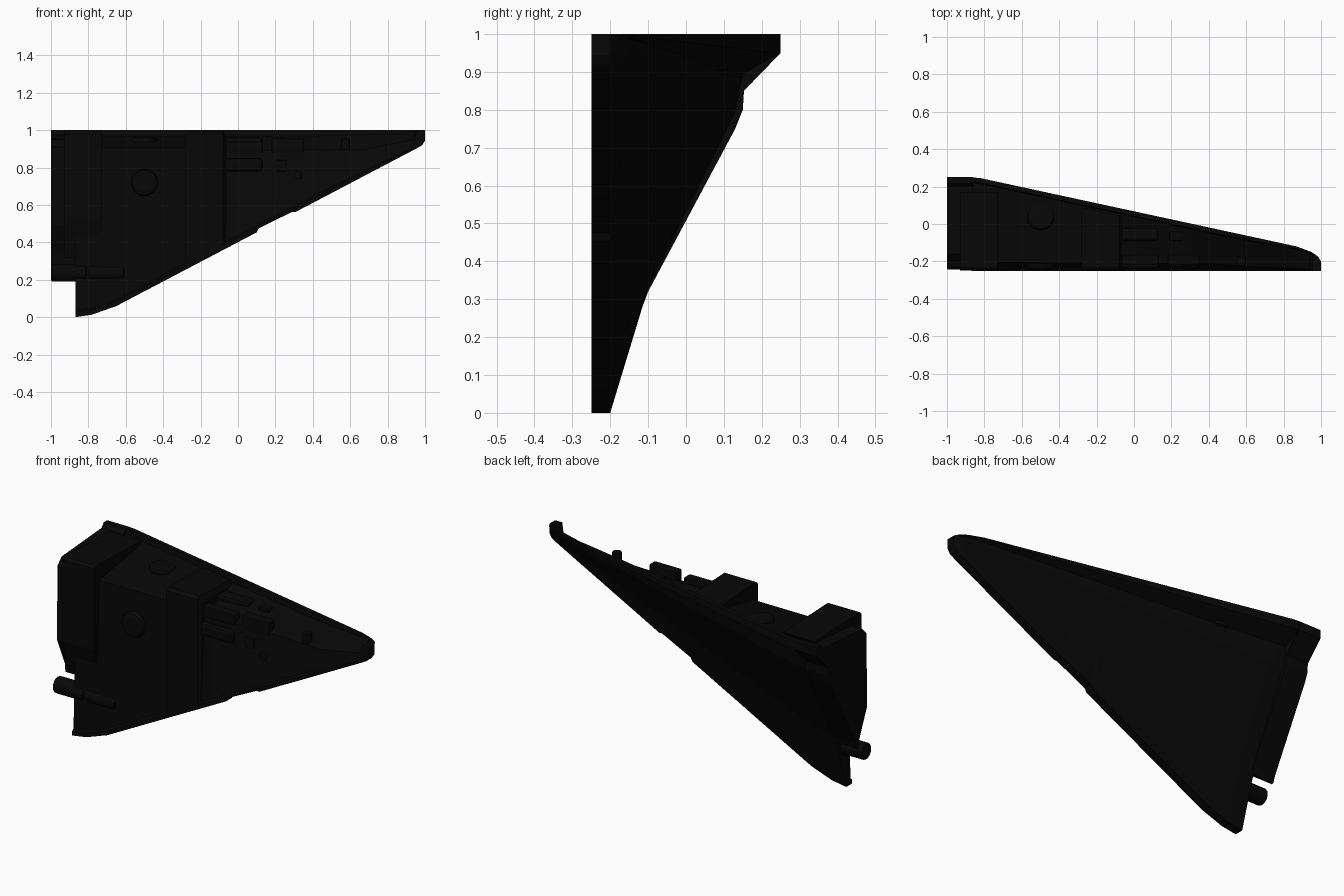
import bpy, bmesh, math
from mathutils import Matrix

if "Cube" in bpy.data.objects:
    bpy.data.objects.remove(bpy.data.objects["Cube"])

black = bpy.data.materials.new("black_hull")
black.diffuse_color = (0.0022, 0.0022, 0.0022, 1)
black.use_nodes = True
black.node_tree.nodes["Principled BSDF"].inputs["Base Color"].default_value = black.diffuse_color


def lerp(pts, x):
    if x <= pts[0][0]:
        return pts[0][1]
    for (a, u), (b, v) in zip(pts, pts[1:]):
        if x <= b:
            return u + (v - u) * (x - a) / (b - a)
    return pts[-1][1]


# Outline curves along the length
TOP_Y = [(-.87, .25), (-.82, .245), (.87, -.12), (.95, -.15), (.985, -.175), (1, -.2)]
EDGE_Z = [(-.87, 0), (-.78, .014), (-.65, .06), (.95, .9), (.985, .92), (1, .945)]
NOTCH = [(.1, 0), (.11, .016), (.29, .01), (.31, 0)]
RIDGE_Y = [(-.87, -.205), (0, -.21), (.44, -.215), (.67, -.23), (.94, -.24), (.955, -.25)]
RIDGE_Z = [(-.87, .905), (-.2, .905), (0, .89), (.44, .895), (.67, .895), (.94, .95), (.955, 1)]
# Outer side profile as fractions of the section's width and height
OUTER = [(0, 0), (.22, .326), (.73, .79), (.78, .895), (1, .95)]


def finish(name, bm):
    bmesh.ops.recalc_face_normals(bm, faces=bm.faces[:])
    me = bpy.data.meshes.new(name)
    bm.to_mesh(me)
    bm.free()
    me.materials.append(black)
    ob = bpy.data.objects.new(name, me)
    bpy.context.collection.objects.link(ob)
    return ob


def loft(name, stations, section):
    """Skin (y, z) sections placed at each x and cap both ends."""
    bm = bmesh.new()
    rings = [[bm.verts.new((x, y, z)) for y, z in section(x)] for x in stations]
    for a, b in zip(rings, rings[1:]):
        for i in range(len(a)):
            j = (i + 1) % len(a)
            bm.faces.new((a[i], a[j], b[j], b[i]))
    bm.faces.new(rings[0])
    bm.faces.new(rings[-1])
    return finish(name, bm)


def box(name, x, y, z, bevel=0.0):
    bm = bmesh.new()
    bmesh.ops.create_cube(bm, size=1)
    for v in bm.verts:
        v.co = [r[0] + (r[1] - r[0]) * (c + .5) for r, c in zip((x, y, z), v.co)]
    if bevel:
        bmesh.ops.bevel(bm, geom=bm.edges[:], offset=bevel, segments=2, affect='EDGES', profile=.5)
    return finish(name, bm)


def drum(name, centre, radius, length, axis, bevel=.008):
    bm = bmesh.new()
    bmesh.ops.create_cone(bm, cap_ends=True, segments=24, radius1=radius, radius2=radius, depth=length)
    rim = [e for e in bm.edges if abs(e.verts[0].co.z - e.verts[1].co.z) < 1e-5]
    bmesh.ops.bevel(bm, geom=rim, offset=bevel, segments=2, affect='EDGES', profile=.5)
    turn = {'X': Matrix.Rotation(math.pi / 2, 4, 'Y'),
            'Y': Matrix.Rotation(math.pi / 2, 4, 'X'), 'Z': Matrix()}[axis]
    bmesh.ops.transform(bm, matrix=Matrix.Translation(centre) @ turn, verts=bm.verts[:])
    return finish(name, bm)


# Main wedge: raised rims, sloping decks meeting at a ridge, troughed outer side
def hull_section(x):
    yt, zb, n = lerp(TOP_Y, x), lerp(EDGE_Z, x), lerp(NOTCH, x)
    ry, rz = lerp(RIDGE_Y, x), lerp(RIDGE_Z, x)
    h = 1 - zb
    k = min(1, h / .3)
    drop = .03 * k if x < .95 else 0
    outer = [(-.2 + (yt + .2) * a, zb + h * b) for a, b in OUTER]
    outer[0] = (-.2, zb + n)
    return ([(-.25, zb + n)] + outer + [(yt, 1), (yt - .025 * k, 1), (yt - .03 * k, 1 - drop),
            (ry, rz), (-.25 + .4 * drop, zb + .035 * k), (-.25, zb + .025 * k)])


xs = sorted({p[0] for c in (TOP_Y, EDGE_Z, NOTCH, RIDGE_Y, RIDGE_Z) for p in c})
loft("wedge_hull", xs, hull_section)

# Stern bulkhead and the heavier block in front of it
loft("stern_bulkhead", (-1, -.86), lambda x: [
    (.25, 1), (.22, 1), (.2, .975), (-.16, .95), (-.197, .91), (-.2, .49), (-.13, .33),
    (-.125, .28), (-.113, .285), (-.1, .32), (.13, .75), (.15, .8), (.153, .85), (.25, .95)])
loft("stern_block", (-.93, -.73), lambda x: [
    (.17, .985), (-.235, .998), (-.249, .985), (-.249, .52), (-.19, .32), (-.15, .35), (.05, .8)])


# Broad rib across the middle, with a chamfered leading edge
def rib_section(x):
    yt, zb = lerp(TOP_Y, x), lerp(EDGE_Z, x)
    d = .025 if x > -.07 else 0
    return [(yt - .04, .985 - d), (-.232 + d, .997 - d), (-.247 + d, .982 - d), (-.25 + d, .9 - d),
            (-.25 + d * .6, zb + .02), (-.22, zb + .05), (-.15, .8)]


loft("middle_rib", (-.28, -.08, -.065), rib_section)

# Twin stern tubes
for n, (a, b, r) in enumerate(((-1, -.81, .046), (-.8, -.61, .046))):
    drum("stern_tube_%d" % n, ((a + b) / 2, -.198, .237), r, b - a, 'X')
drum("tube_core", (-.8, -.198, .237), .038, .1, 'X')

# Round hatches on both decks
drum("front_hatch", (-.5, -.21, .72), .072, .07, 'Y', .02)
drum("top_hatch", (-.5, .04, .932), .072, .06, 'Z', .015)

# Fittings on the forward decks
box("front_pod", (-.07, .13), (-.24, -.19), (.78, .85), .015)
box("top_pod", (-.07, .13), (-.09, -.02), (.9, .96), .015)
for n, (a, b, top) in enumerate(((-.07, .13, .94), (.18, .35, .955))):
    box("ridge_rail_%d" % n, (a, b), (-.22, -.165), (.88, top), .006)
box("front_box", (.2, .26), (-.23, -.19), (.78, .84), .005)
box("top_box", (.19, .26), (-.09, -.04), (.92, .96), .005)
drum("front_knob", (.32, -.22, .76), .022, .03, 'Y', .005)
drum("ridge_pin", (.575, -.2, .925), .025, .06, 'Z', .005)
